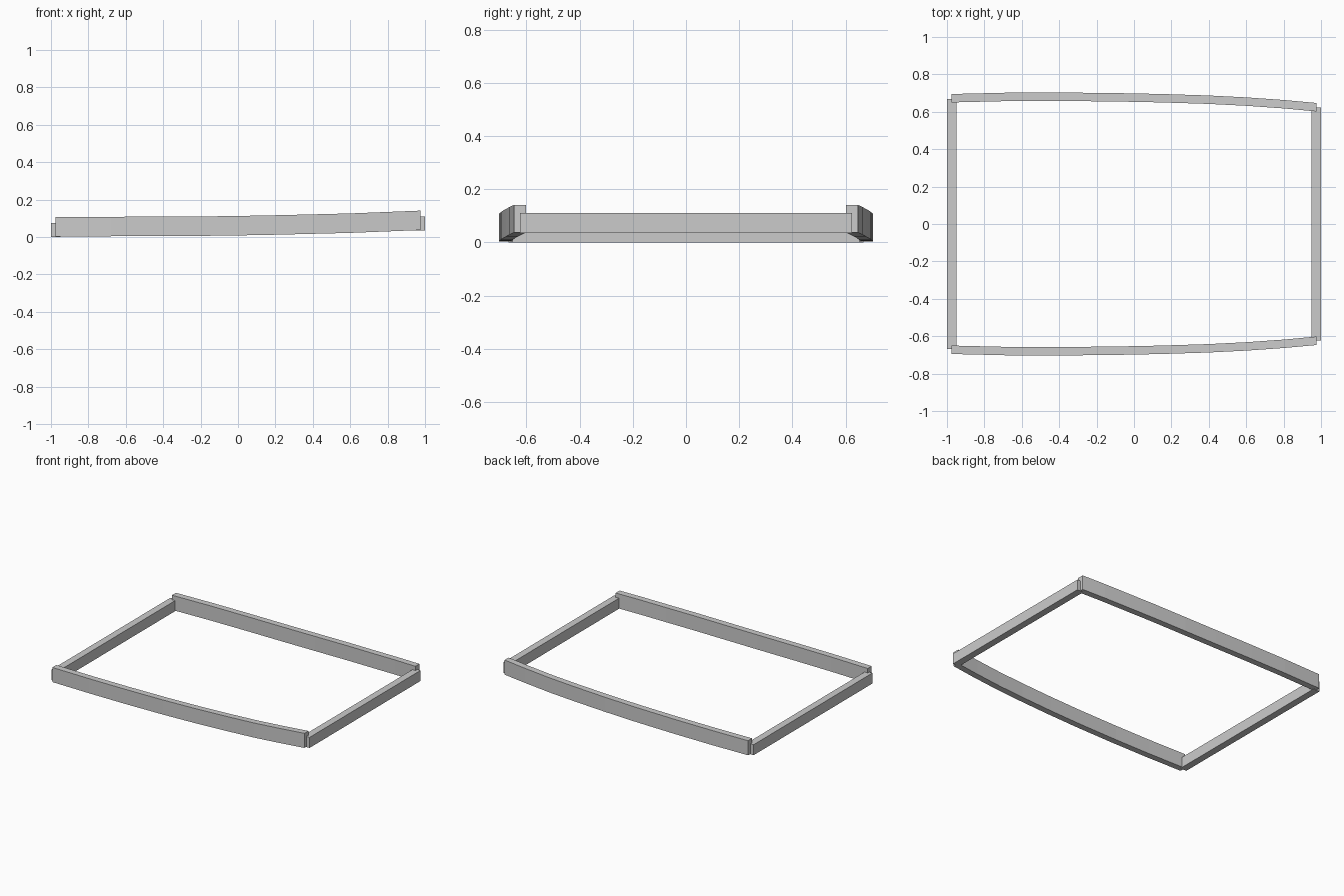
import bpy
import bmesh

if "Cube" in bpy.data.objects:
    bpy.data.objects.remove(bpy.data.objects["Cube"])

grey = bpy.data.materials.new("plain grey")
grey.use_nodes = True
colour = (0.6, 0.6, 0.6, 1)
grey.diffuse_color = colour
grey.node_tree.nodes["Principled BSDF"].inputs["Base Color"].default_value = colour


def sweep(name, sections):
    """Join a row of four-cornered sections into a closed solid bar."""
    bm = bmesh.new()
    rings = [[bm.verts.new(p) for p in section] for section in sections]
    for a, b in zip(rings, rings[1:]):
        for i in range(4):
            j = (i + 1) % 4
            bm.faces.new((a[i], a[j], b[j], b[i]))
    bm.faces.new(rings[0])
    bm.faces.new(rings[-1])
    bmesh.ops.recalc_face_normals(bm, faces=bm.faces)
    mesh = bpy.data.meshes.new(name)
    bm.to_mesh(mesh)
    bm.free()
    mesh.materials.append(grey)
    obj = bpy.data.objects.new(name, mesh)
    bpy.context.collection.objects.link(obj)


# Curved side rails: x, outer edge, underside height along the length
rail_path = [(-0.975, 0.695, 0.003), (-0.68, 0.702, 0.004), (-0.4, 0.703, 0.005),
             (-0.1, 0.7, 0.007), (0.15, 0.695, 0.011), (0.4, 0.687, 0.017),
             (0.6, 0.677, 0.022), (0.8, 0.663, 0.03), (0.975, 0.647, 0.037)]
rail_width, rail_height = 0.045, 0.104
for side, label in ((1, "back"), (-1, "front")):
    sweep(label + "_rail", [
        [(x, side * y, z), (x, side * (y - rail_width), z),
         (x, side * (y - rail_width), z + rail_height), (x, side * y, z + rail_height)]
        for x, y, z in rail_path])

# Straight crossbars between the rail ends
bar_width, bar_height = 0.05, 0.075
for label, x, half, z in (("right", -1, 0.668, 0), ("left", 1 - bar_width, 0.624, 0.035)):
    sweep(label + "_crossbar", [
        [(x, y, z), (x + bar_width, y, z),
         (x + bar_width, y, z + bar_height), (x, y, z + bar_height)]
        for y in (-half, half)])
